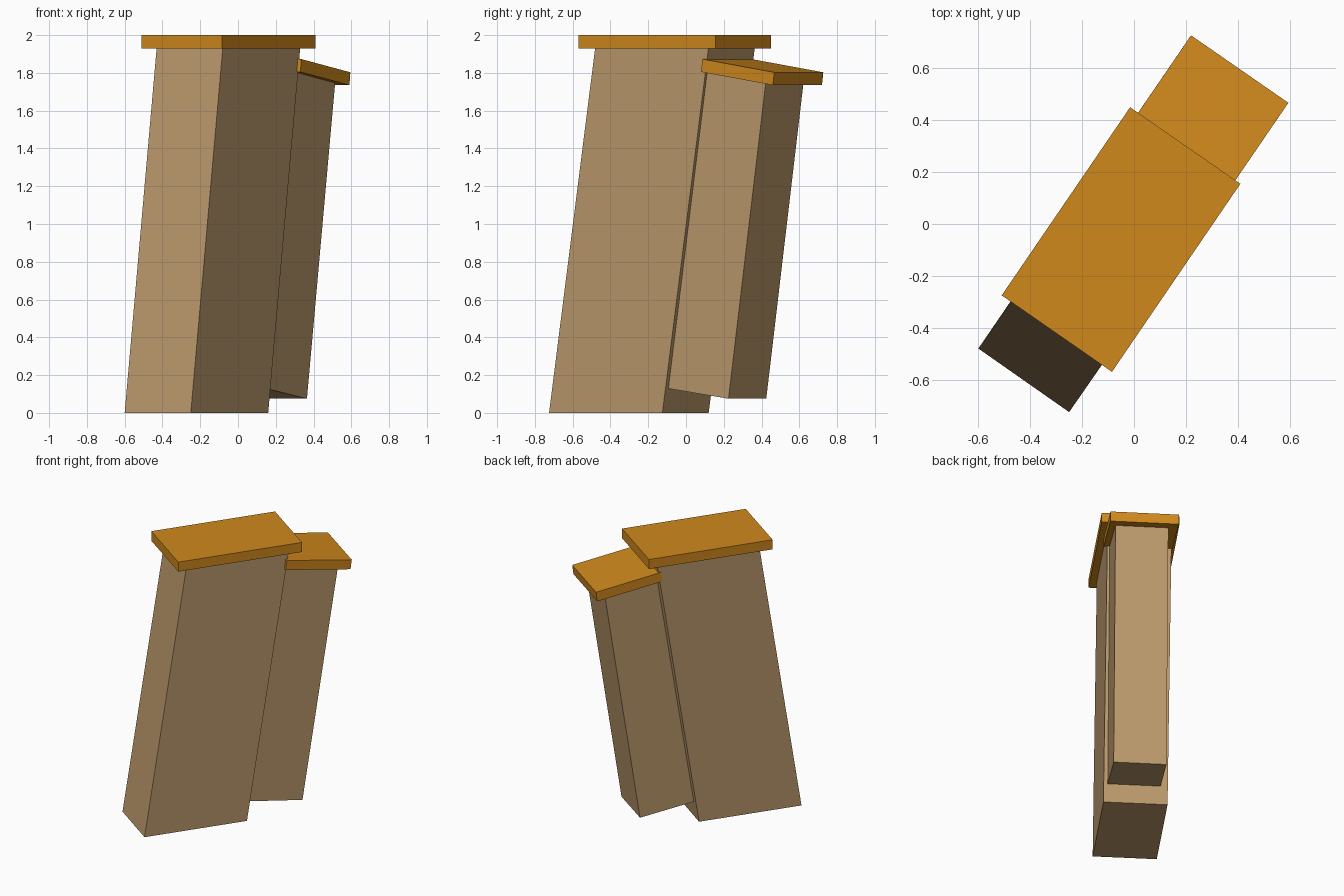
import bpy
from mathutils import Vector

if "Cube" in bpy.data.objects:
    bpy.data.objects.remove(bpy.data.objects["Cube"])


def material(name, rgb):
    m = bpy.data.materials.new(name)
    m.diffuse_color = (*rgb, 1)
    m.use_nodes = True
    m.node_tree.nodes["Principled BSDF"].inputs["Base Color"].default_value = m.diffuse_color
    return m


def slab(name, origin, length, width, rise, mat):
    """Skewed box from one bottom corner and its three edge vectors."""
    o, l, w, r = map(Vector, (origin, length, width, rise))
    base = [o, o + w, o + w + l, o + l]
    verts = base + [p + r for p in base]
    sides = [(i, (i + 1) % 4, (i + 1) % 4 + 4, i + 4) for i in range(4)]
    mesh = bpy.data.meshes.new(name)
    mesh.from_pydata(verts, [], [(3, 2, 1, 0), (4, 5, 6, 7)] + sides)
    mesh.materials.append(mat)
    obj = bpy.data.objects.new(name, mesh)
    bpy.context.collection.objects.link(obj)
    return obj


stone = material("tan stone", (0.50, 0.32, 0.15))
trim = material("orange trim", (0.63, 0.25, 0.012))

# Tall leaning pillar, with level ends
slab("tall_pillar", (-0.60, -0.48, 0.0), (0.41, 0.60, 0), (0.35, -0.245, 0),
     (0.17, 0.245, 1.94), stone)
# Level cap overhanging the tall pillar
slab("tall_pillar_cap", (-0.51, -0.275, 1.93), (0.495, 0.725, 0),
     (0.425, -0.295, 0), (0, 0, 0.07), trim)

# Shorter pillar against the far end, tilted as a whole
slab("short_pillar", (-0.145, 0.10, 0.13), (0.22, 0.325, -0.055),
     (0.29, -0.20, 0), (0.15, 0.198, 1.68), stone)
# Tilted cap on the shorter pillar
slab("short_pillar_cap", (-0.045, 0.34, 1.805), (0.26, 0.38, -0.07),
     (0.375, -0.26, 0), (0.005, 0.007, 0.068), trim)
